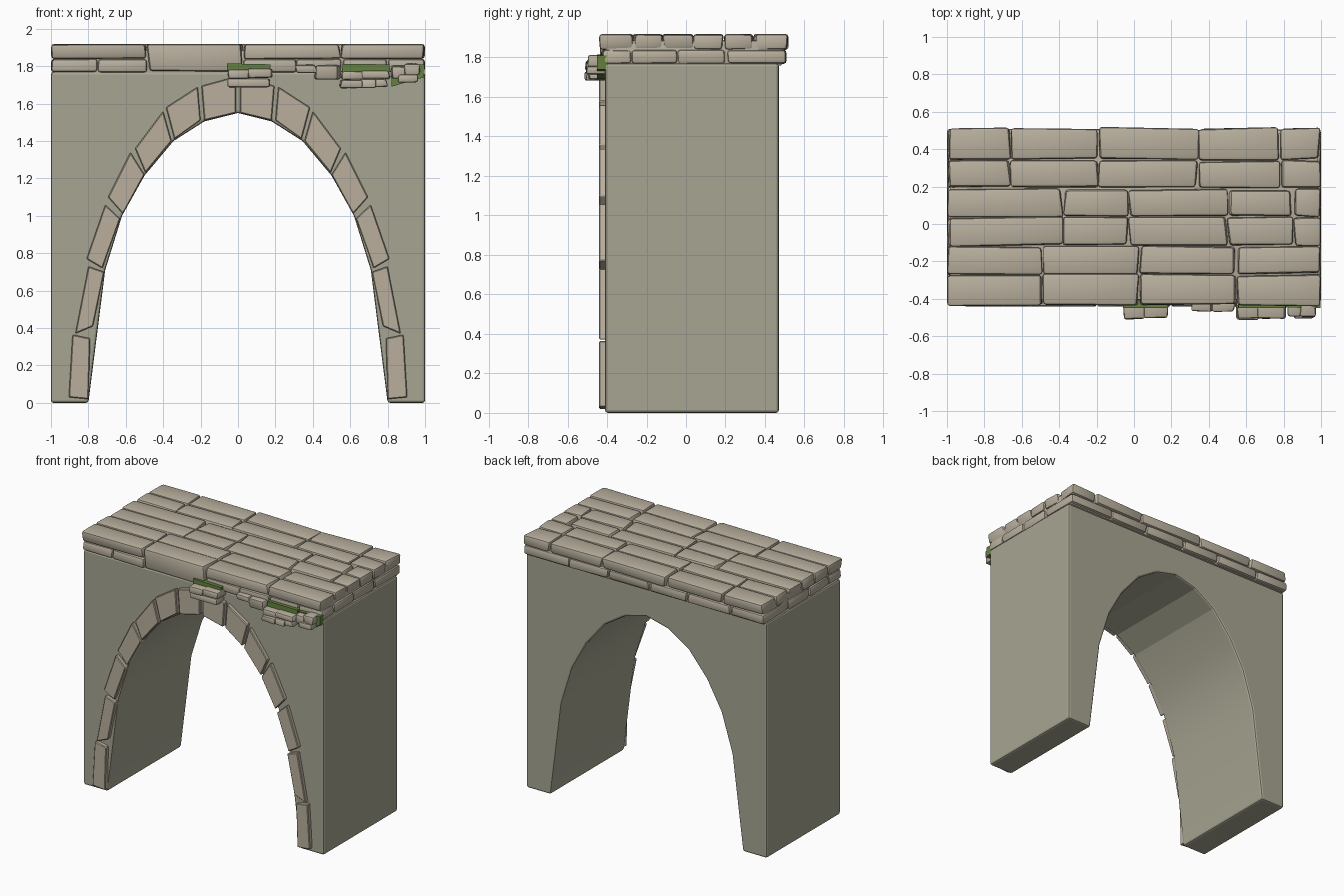
import bpy, bmesh, math, random
from mathutils import Vector

if "Cube" in bpy.data.objects:
    bpy.data.objects.remove(bpy.data.objects["Cube"])

random.seed(4)


def material(name, rgb):
    m = bpy.data.materials.new(name)
    m.diffuse_color = (*rgb, 1)
    m.use_nodes = True
    m.node_tree.nodes["Principled BSDF"].inputs["Base Color"].default_value = m.diffuse_color
    return m


WALL = material("wall_plaster", (0.39, 0.38, 0.29))
ARCH = material("arch_stone", (0.49, 0.43, 0.34))
PAVING = material("paving_stone", (0.48, 0.43, 0.34))
MOSS = material("moss", (0.13, 0.22, 0.05))


def finish(bm, name, mat, angle=35):
    bmesh.ops.recalc_face_normals(bm, faces=bm.faces)
    me = bpy.data.meshes.new(name)
    bm.to_mesh(me)
    bm.free()
    me.materials.append(mat)
    for p in me.polygons:
        p.use_smooth = True
    me.set_sharp_from_angle(angle=math.radians(angle))
    ob = bpy.data.objects.new(name, me)
    bpy.context.collection.objects.link(ob)
    return ob


def bevel_sharp(bm, width, segments):
    edges = [e for e in bm.edges if len(e.link_faces) == 2 and e.calc_face_angle() > 0.7]
    bmesh.ops.bevel(bm, geom=edges, offset=width, segments=segments, profile=0.5,
                    affect='EDGES', clamp_overlap=True)


def prism(bm, outline, y0, y1):
    """Extrude an x-z outline from y0 to y1."""
    front = [bm.verts.new((x, y0, z)) for x, z in outline]
    back = [bm.verts.new((x, y1, z)) for x, z in outline]
    bm.faces.new(front)
    bm.faces.new(back[::-1])
    n = len(outline)
    for i in range(n):
        j = (i + 1) % n
        bm.faces.new((front[i], back[i], back[j], front[j]))


def stone(bm, x0, x1, y0, y1, z0, z1, jit=0.008, width=0.016):
    """Add one irregular, rounded stone block."""
    part = bmesh.new()
    bmesh.ops.create_cube(part, size=1)
    lo, hi = Vector((x0, y0, z0)), Vector((x1, y1, z1))
    for v in part.verts:
        v.co = Vector([(lo[i] if v.co[i] < 0 else hi[i]) for i in range(3)])
        v.co.x += random.uniform(-jit, jit) * 1.5
        v.co.y += random.uniform(-jit, jit)
        v.co.z += random.uniform(-jit, 0) * 0.6
        v.co.x = max(-1, min(1, v.co.x))
    bmesh.ops.bevel(part, geom=part.edges[:], offset=width, segments=2, profile=0.5,
                    affect='EDGES', clamp_overlap=True)
    tmp = bpy.data.meshes.new("tmp")
    part.to_mesh(tmp)
    part.free()
    bm.from_mesh(tmp)
    bpy.data.meshes.remove(tmp)


# Wall with the arched opening
half = [(0.80, 0), (0.71, 0.71), (0.62, 1.0), (0.50, 1.215), (0.345, 1.40), (0.18, 1.505)]
outline = ([(-1, 0)] + [(-x, z) for x, z in half] + [(0, 1.55)] + half[::-1]
           + [(1, 0), (1, 1.77), (-1, 1.77)])
bm = bmesh.new()
prism(bm, outline, -0.41, 0.47)
bmesh.ops.recalc_face_normals(bm, faces=bm.faces)
bevel_sharp(bm, 0.014, 2)
finish(bm, "arch_wall", WALL, 14)

# Ring of arch stones on the front, mirrored left and right
blocks = [
    [(0.80, 0.02), (0.905, 0.03), (0.885, 0.365), (0.79, 0.345)],
    [(0.78, 0.37), (0.875, 0.41), (0.80, 0.73), (0.715, 0.70)],
    [(0.725, 0.72), (0.81, 0.77), (0.71, 1.06), (0.63, 0.985)],
    [(0.615, 1.01), (0.695, 1.10), (0.575, 1.34), (0.50, 1.22)],
    [(0.495, 1.23), (0.55, 1.36), (0.40, 1.56), (0.355, 1.40)],
    [(0.34, 1.41), (0.385, 1.58), (0.215, 1.69), (0.20, 1.51)],
    [(0.18, 1.51), (0.195, 1.695), (0.012, 1.745), (0.012, 1.55)],
]
# Correct the tilt of the second stone so that its lower end slopes outward
blocks[1][0], blocks[1][1] = (0.775, 0.41), (0.87, 0.37)
bm = bmesh.new()
for block in blocks:
    for s in (-1, 1):
        prism(bm, [(s * x, z) for x, z in block], -0.44, -0.39)
bmesh.ops.recalc_face_normals(bm, faces=bm.faces)
bevel_sharp(bm, 0.005, 1)
finish(bm, "arch_ring_stones", ARCH, 20)

# Mortar bed filling the core of the deck
bm = bmesh.new()
stone(bm, -0.985, 0.985, -0.405, 0.485, 1.76, 1.885, 0, 0.004)
finish(bm, "deck_mortar", PAVING)

# Paving stones: paired rows share their joints
rows = [(0.345, 0.512), (0.195, 0.335), (0.042, 0.185),
        (-0.115, 0.035), (-0.265, -0.122), (-0.435, -0.272)]
joints = [[-1, -0.66, -0.19, 0.345, 0.78, 1],
          [-1, -0.38, -0.03, 0.50, 0.85, 1],
          [-1, -0.485, 0.03, 0.55, 1]]
bm = bmesh.new()
for i, (y0, y1) in enumerate(rows):
    xs = joints[i // 2]
    for a, b in zip(xs, xs[1:]):
        low = 1.775 if (i == 5 and a == -0.485) else 1.842
        stone(bm, a + 0.006, b - 0.006, y0, y1, low, 1.92)
finish(bm, "paving_top_course", PAVING)

# Lower course around the edge of the deck
bm = bmesh.new()
front = [-1, -0.75, -0.49, 0.03, 0.31, 0.55, 0.80, 1]
for a, b in zip(front, front[1:]):
    if a != -0.49:
        stone(bm, a + 0.004, b - 0.004, -0.425, -0.28, 1.77, 1.84, 0.006)
back = [-1, -0.72, -0.36, -0.05, 0.30, 0.62, 1]
for a, b in zip(back, back[1:]):
    stone(bm, a + 0.004, b - 0.004, 0.21, 0.505, 1.77, 1.84, 0.006)
for y0, y1 in ((-0.275, -0.05), (-0.04, 0.20)):
    for a, b in ((-1, -0.6), (0.6, 1)):
        stone(bm, a, b, y0, y1, 1.77, 1.84, 0.006)
finish(bm, "paving_lower_course", PAVING)

# Clusters of small broken stones hanging at the front: x0, x1, z0, z1
clusters = [
    (-0.06, 0.06, 1.735, 1.785), (0.05, 0.18, 1.74, 1.79), (-0.05, 0.17, 1.69, 1.737),
    (0.31, 0.42, 1.765, 1.81), (0.41, 0.54, 1.73, 1.808),
    (0.55, 0.67, 1.73, 1.775), (0.66, 0.81, 1.735, 1.78), (0.55, 0.66, 1.685, 1.73),
    (0.65, 0.74, 1.685, 1.735), (0.73, 0.80, 1.69, 1.735),
    (0.82, 0.90, 1.735, 1.80), (0.89, 0.97, 1.755, 1.815), (0.86, 0.97, 1.715, 1.76),
]
bm = bmesh.new()
for a, b, z0, z1 in clusters:
    front_y = -0.465 if 0.3 < a < 0.5 else random.uniform(-0.515, -0.49)
    stone(bm, a, b, front_y, -0.40, z0, z1, 0.007, 0.012)
finish(bm, "broken_edge_stones", PAVING)

# Moss patches behind and above the broken stones
patches = [
    [(-0.06, 1.775), (0.17, 1.78), (0.175, 1.81), (-0.06, 1.815)],
    [(0.555, 1.77), (0.815, 1.77), (0.81, 1.81), (0.56, 1.812)],
    [(0.82, 1.69), (0.90, 1.715), (0.995, 1.74), (0.998, 1.81), (0.82, 1.805)],
]
bm = bmesh.new()
for p in patches:
    prism(bm, p, -0.45, -0.40)
finish(bm, "moss_patches", MOSS)
